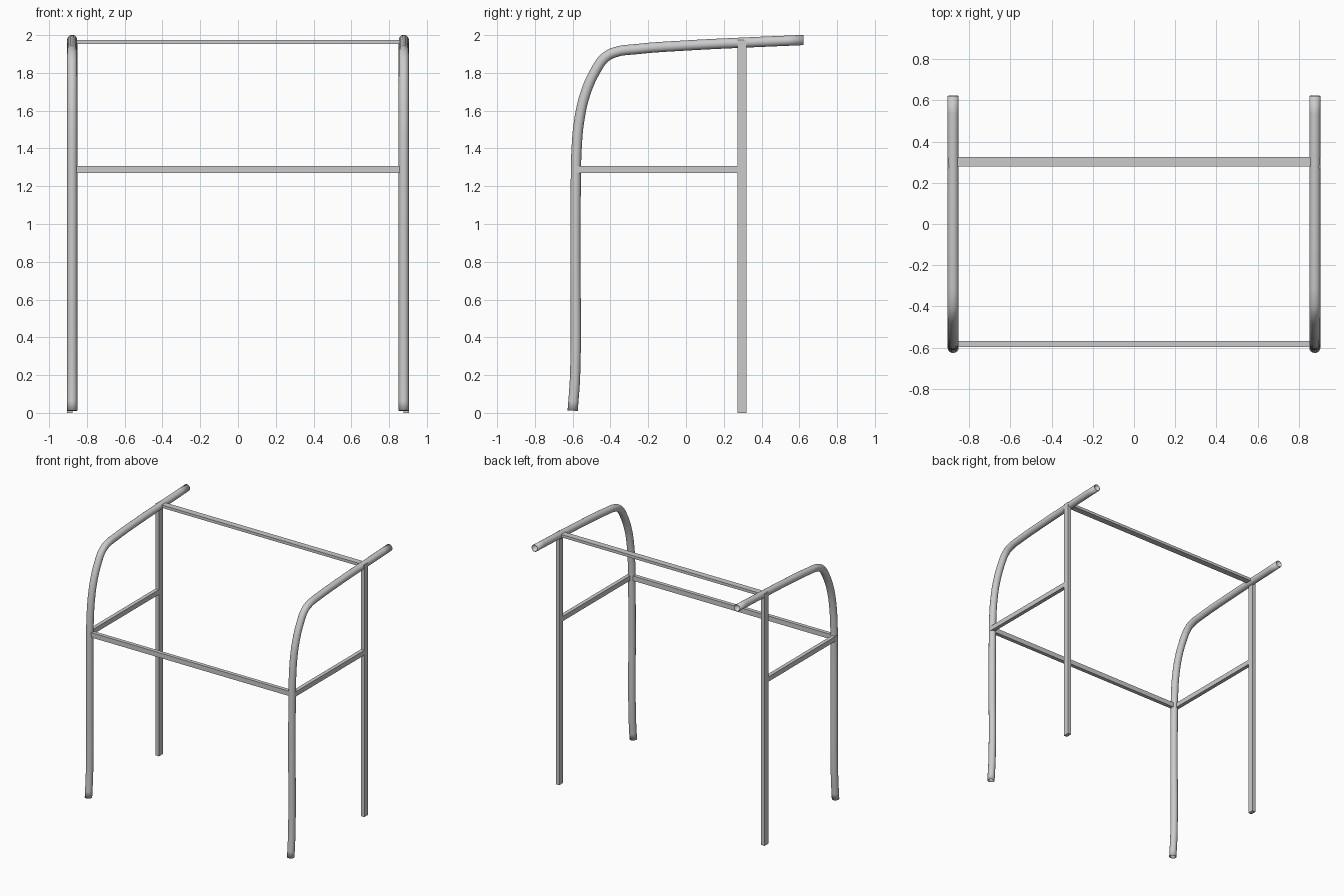
import bpy

if "Cube" in bpy.data.objects:
    bpy.data.objects.remove(bpy.data.objects["Cube"])

TUBE_X, TUBE_R, WALL = 0.878, 0.027, 0.004

# Side profile (y, z) of the bent tube, from floor to rear tip
PATH = [(-0.600, 0.012), (-0.587, 0.20), (-0.585, 0.80), (-0.583, 1.25),
        (-0.579, 1.40), (-0.565, 1.55), (-0.533, 1.69), (-0.480, 1.81),
        (-0.432, 1.878), (-0.380, 1.908), (-0.260, 1.926), (0.0, 1.945),
        (0.30, 1.960), (0.622, 1.974)]


def bent_tube(name, x):
    cu = bpy.data.curves.new(name, 'CURVE')
    cu.dimensions = '3D'
    cu.bevel_depth = TUBE_R
    cu.bevel_resolution = 6
    cu.use_fill_caps = False
    cu.resolution_u = 4
    sp = cu.splines.new('BEZIER')
    sp.bezier_points.add(len(PATH) - 1)
    for p, (y, z) in zip(sp.bezier_points, PATH):
        p.co = (x, y, z)
        p.handle_left_type = p.handle_right_type = 'AUTO'
    ob = bpy.data.objects.new(name, cu)
    bpy.context.collection.objects.link(ob)
    bpy.ops.object.select_all(action='DESELECT')
    bpy.context.view_layer.objects.active = ob
    ob.select_set(True)
    bpy.ops.object.convert(target='MESH')
    ob = bpy.context.object
    # Thin pipe wall, open at both ends
    wall = ob.modifiers.new("wall", 'SOLIDIFY')
    wall.thickness = WALL
    wall.offset = -1
    bpy.ops.object.shade_smooth_by_angle()


def bar(name, lo, hi):
    bpy.ops.mesh.primitive_cube_add(
        size=1, location=[(a + b) / 2 for a, b in zip(lo, hi)])
    ob = bpy.context.object
    ob.name = name
    ob.scale = [b - a for a, b in zip(lo, hi)]
    bpy.ops.object.transform_apply(location=False, rotation=False, scale=True)


for side, s in (("left", -1), ("right", 1)):
    bent_tube(side + "_bent_tube", s * TUBE_X)
    x0, x1 = sorted((s * 0.876, s * 0.906))
    # Rear leg and side rail
    bar(side + "_rear_leg", (x0, 0.272, 0), (x1, 0.320, 1.975))
    bar(side + "_side_rail", (x0, -0.585, 1.27), (x1, 0.275, 1.308))

# Cross bars between the two sides
bar("front_cross_bar", (-0.88, -0.597, 1.27), (0.88, -0.567, 1.308))
bar("top_cross_bar", (-0.88, 0.278, 1.953), (0.88, 0.326, 1.975))
